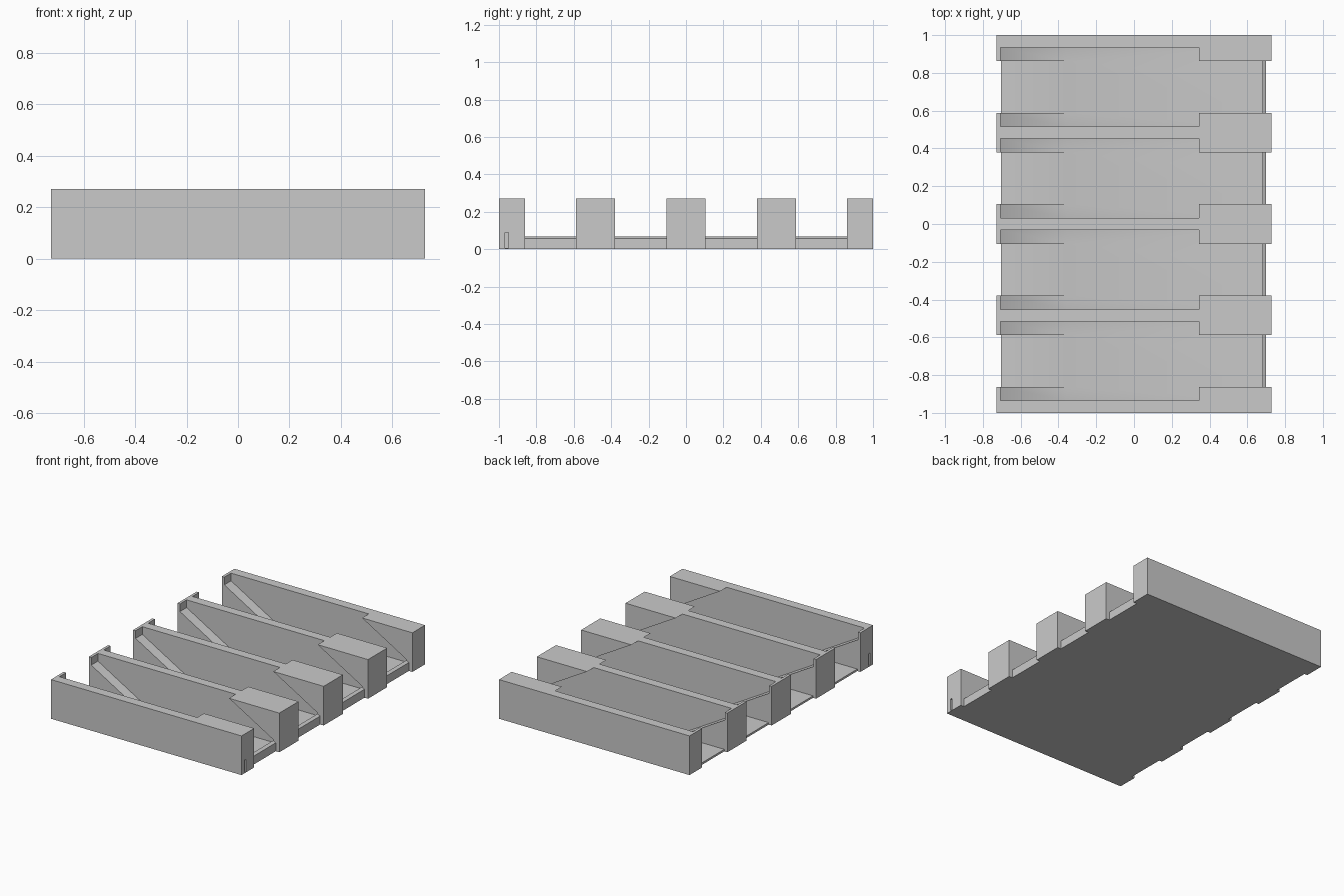
import bpy
import bmesh
import math

if "Cube" in bpy.data.objects:
    bpy.data.objects.remove(bpy.data.objects["Cube"])

grey = bpy.data.materials.new("plain grey")
grey.diffuse_color = (0.59, 0.59, 0.59, 1)
grey.use_nodes = True
grey.node_tree.nodes["Principled BSDF"].inputs["Base Color"].default_value = grey.diffuse_color


def prism(name, profile, y0, y1):
    """Extrude an x-z outline from y0 to y1."""
    bm = bmesh.new()
    face = bm.faces.new([bm.verts.new((x, y0, z)) for x, z in profile])
    new = bmesh.ops.extrude_face_region(bm, geom=[face])["geom"]
    bmesh.ops.translate(bm, vec=(0, y1 - y0, 0),
                        verts=[v for v in new if isinstance(v, bmesh.types.BMVert)])
    bmesh.ops.recalc_face_normals(bm, faces=bm.faces)
    mesh = bpy.data.meshes.new(name)
    bm.to_mesh(mesh)
    bm.free()
    mesh.materials.append(grey)
    obj = bpy.data.objects.new(name, mesh)
    bpy.context.collection.objects.link(obj)
    return obj


def rect(x0, x1, z0, z1):
    return [(x0, z0), (x1, z0), (x1, z1), (x0, z1)]


def cut(target, profile, y0, y1):
    cutter = prism("cutter", profile, y0, y1)
    cutter.hide_render = True
    bpy.context.view_layer.objects.active = target
    mod = target.modifiers.new("cut", "BOOLEAN")
    mod.operation = "DIFFERENCE"
    mod.solver = "EXACT"
    mod.object = cutter
    bpy.ops.object.modifier_apply(modifier=mod.name)
    bpy.data.objects.remove(cutter)


FLOOR, TOP = 0.014, 0.27
tray = prism("rack_body", rect(-0.727, 0.727, 0, TOP), -1, 1)

# open channel over a thin inset floor that ends in a low lip at the right
channel = [(-0.8, -0.1), (-0.704, -0.1), (-0.704, FLOOR), (0.68, FLOOR),
           (0.68, 0.068), (0.70, 0.058), (0.70, -0.1), (0.8, -0.1),
           (0.8, 0.4), (-0.8, 0.4)]
# wider pocket: ramp at the left, parallel overhanging slope at the right
pocket = [(-0.708, 0.30), (-0.708, 0.217), (-0.357, FLOOR), (0.68, FLOOR),
          (0.68, 0.075), (0.343, TOP), (0.291, 0.30)]

for yc in (-0.725, -0.2417, 0.2417, 0.725):
    cut(tray, pocket, yc - 0.21, yc + 0.21)
    cut(tray, channel, yc - 0.137, yc + 0.137)

# small end grooves in the front wall
for x0, x1 in ((-0.8, -0.70), (0.70, 0.8)):
    cut(tray, rect(x0, x1, 0.005, 0.09), -0.967, -0.949)

# smooth only the shallow bend between ramp and floor
bpy.ops.object.select_all(action="DESELECT")
tray.select_set(True)
bpy.context.view_layer.objects.active = tray
bpy.ops.object.shade_smooth_by_angle(angle=math.radians(33))
